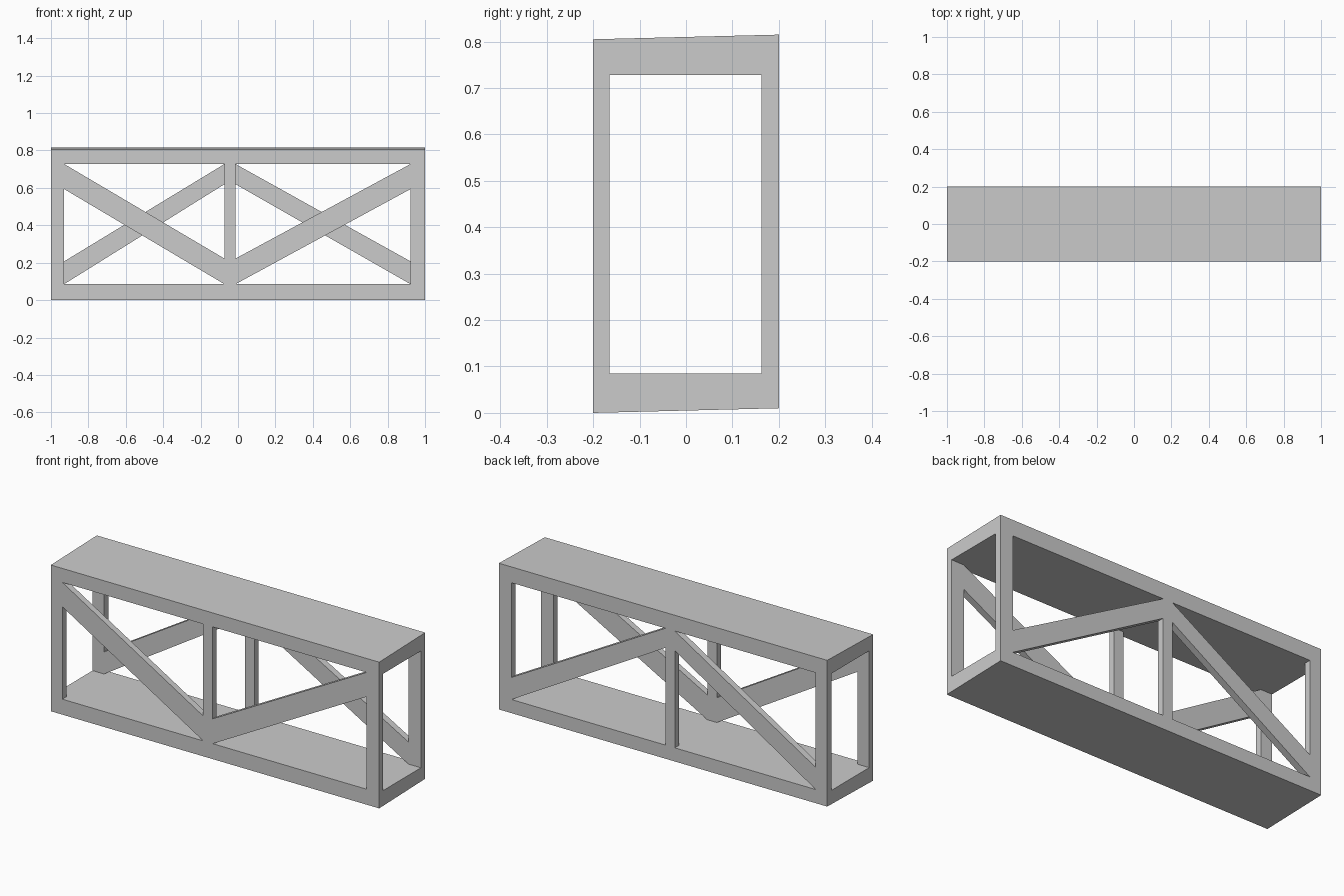
import bpy, bmesh

if "Cube" in bpy.data.objects:
    bpy.data.objects.remove(bpy.data.objects["Cube"])

LO, HI = 0.085, 0.728            # floor top and ceiling underside
XL, ML, MR, XR = -0.93, -0.072, -0.014, 0.923   # edges of the openings


def prism(name, profile, axis, a, b):
    """Extrude a 2D profile along x (profile = y,z) or y (profile = x,z)."""
    bm = bmesh.new()

    def put(u, v, d):
        return bm.verts.new((d, u, v) if axis == 'x' else (u, d, v))

    ring_a = [put(u, v, a) for u, v in profile]
    ring_b = [put(u, v, b) for u, v in profile]
    n = len(profile)
    bm.faces.new(ring_a)
    bm.faces.new(ring_b[::-1])
    for i in range(n):
        j = (i + 1) % n
        bm.faces.new((ring_a[i], ring_a[j], ring_b[j], ring_b[i]))
    bmesh.ops.recalc_face_normals(bm, faces=bm.faces)
    me = bpy.data.meshes.new(name)
    bm.to_mesh(me)
    bm.free()
    ob = bpy.data.objects.new(name, me)
    bpy.context.collection.objects.link(ob)
    return ob


def cut(target, cutter):
    mod = target.modifiers.new("cut", 'BOOLEAN')
    mod.operation = 'DIFFERENCE'
    mod.solver = 'EXACT'
    mod.object = cutter
    bpy.context.view_layer.objects.active = target
    bpy.ops.object.modifier_apply(modifier=mod.name)
    bpy.data.objects.remove(cutter)


# Solid block with slightly tilted top and bottom
truss = prism("box_truss", [(-0.2, 0), (0.2, 0.01), (0.2, 0.815), (-0.2, 0.805)], 'x', -1, 1)

# Open passage along the length
cut(truss, prism("passage_cutter", [(-0.165, LO), (0.163, LO), (0.163, HI), (-0.165, HI)], 'x', -1.2, 1.2))

# Triangular openings leave the posts and diagonals of each side
for outer, inner in ((XL, ML), (XR, MR)):
    # front: braces fall from the outer top corners to the middle
    front = ([(outer, HI), (inner, HI), (inner, 0.222)],
             [(outer, LO), (inner, LO), (outer, 0.594)])
    # back: braces rise from the outer bottom corners to the middle
    back = ([(outer, HI), (inner, HI), (outer, 0.207)],
            [(outer, LO), (inner, LO), (inner, 0.62)])
    for tri in front:
        cut(truss, prism("front_cutter", tri, 'y', -0.3, -0.1))
    for tri in back:
        cut(truss, prism("back_cutter", tri, 'y', 0.1, 0.3))
